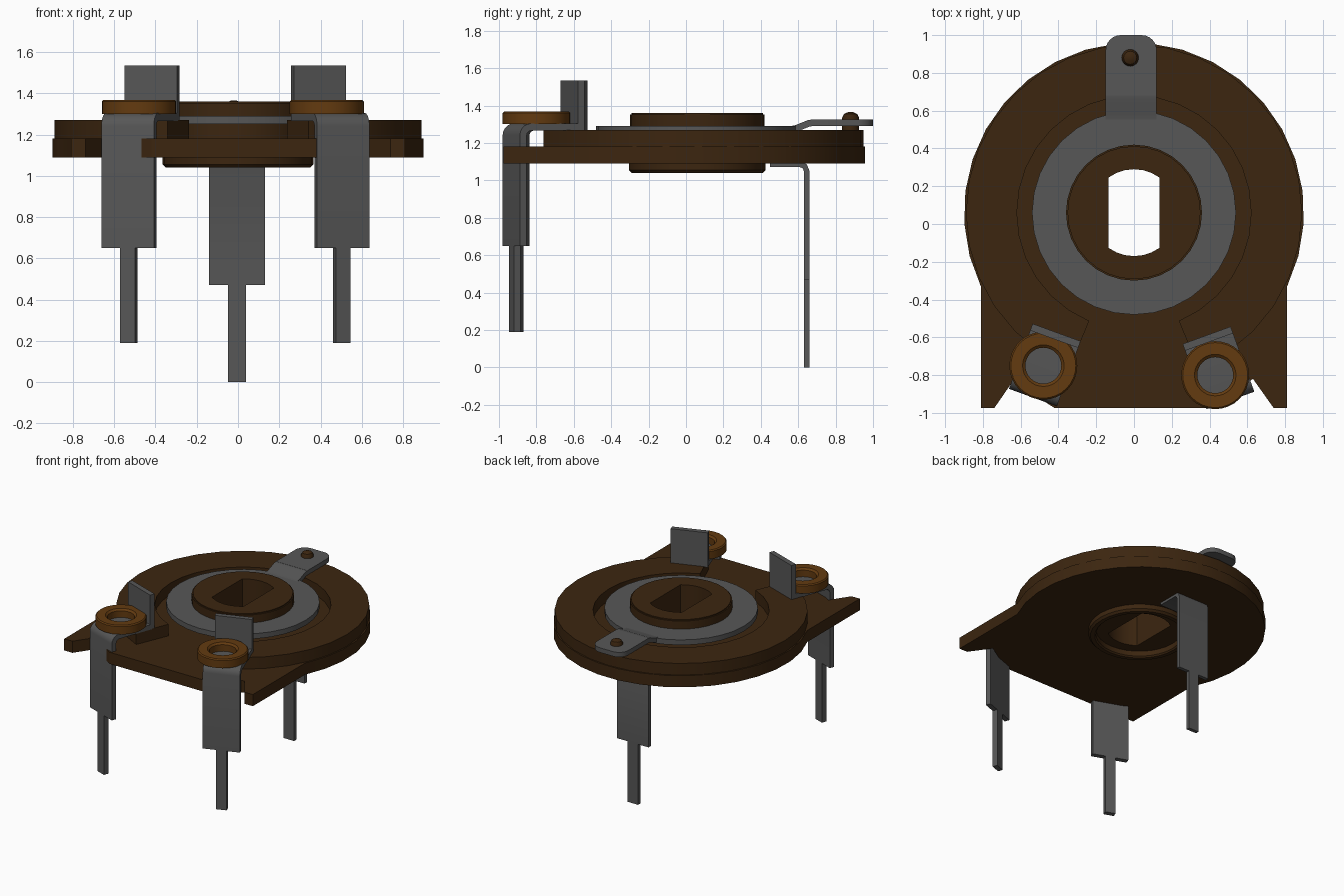
import bpy, bmesh, math
from math import sin, cos, radians
from mathutils import Matrix

cube = bpy.data.objects.get("Cube")
if cube:
    bpy.data.objects.remove(cube, do_unlink=True)


def material(name, rgb):
    m = bpy.data.materials.new(name)
    m.use_nodes = True
    m.diffuse_color = (*rgb, 1)
    m.node_tree.nodes["Principled BSDF"].inputs["Base Color"].default_value = (*rgb, 1)
    return m


BROWN = material("dark_brown", (0.045, 0.019, 0.005))
COPPER = material("light_brown", (0.125, 0.043, 0.005))
METAL = material("grey_metal", (0.095, 0.095, 0.095))
CY = 0.06       # centre of the round body along y


def finish(source, name, mat, matrix=None):
    """Turn curve or modified object into a plain smooth-by-angle mesh."""
    bpy.context.collection.objects.link(source)
    bpy.context.view_layer.update()
    graph = bpy.context.evaluated_depsgraph_get()
    mesh = bpy.data.meshes.new_from_object(source.evaluated_get(graph))
    bpy.data.objects.remove(source, do_unlink=True)
    bm = bmesh.new()
    bm.from_mesh(mesh)
    bmesh.ops.remove_doubles(bm, verts=bm.verts, dist=0.0001)
    bmesh.ops.recalc_face_normals(bm, faces=bm.faces)
    bm.to_mesh(mesh)
    bm.free()
    mesh.materials.clear()
    mesh.materials.append(mat)
    obj = bpy.data.objects.new(name, mesh)
    bpy.context.collection.objects.link(obj)
    if matrix:
        obj.matrix_world = matrix
    bpy.ops.object.select_all(action='DESELECT')
    obj.select_set(True)
    bpy.context.view_layer.objects.active = obj
    bpy.ops.object.shade_smooth_by_angle(angle=radians(30))
    return obj


def arc(r, a0, a1, n, cx=0, cy=CY):
    return [(cx + r * cos(radians(a0 + (a1 - a0) * i / n)),
             cy + r * sin(radians(a0 + (a1 - a0) * i / n))) for i in range(n + 1)]


def circle(r, n=32):
    return arc(r, 0, 360, n)[:-1]


def plate(name, loops, z0, z1, mat):
    """Flat plate from an outline and optional hole outlines."""
    curve = bpy.data.curves.new(name + "_outline", 'CURVE')
    curve.dimensions = '2D'
    curve.fill_mode = 'BOTH'
    curve.extrude = (z1 - z0) / 2
    for loop in loops:
        s = curve.splines.new('POLY')
        s.points.add(len(loop) - 1)
        for p, (x, y) in zip(s.points, loop):
            p.co = (x, y, 0, 1)
        s.use_cyclic_u = True
    return finish(bpy.data.objects.new(name + "_source", curve), name, mat,
                  Matrix.Translation((0, 0, (z0 + z1) / 2)))


def lathe(name, profile, x, y, mat, closed=True, n=32):
    """Spin an (r, z) profile about a vertical axis."""
    bm = bmesh.new()
    vs = [bm.verts.new((r, 0, z)) for r, z in profile]
    pairs = list(zip(vs, vs[1:])) + ([(vs[-1], vs[0])] if closed else [])
    edges = [bm.edges.new(p) for p in pairs]
    bmesh.ops.spin(bm, geom=vs + edges, cent=(0, 0, 0), axis=(0, 0, 1),
                   angle=2 * math.pi, steps=n, use_merge=True)
    mesh = bpy.data.meshes.new(name + "_mesh")
    bm.to_mesh(mesh)
    bm.free()
    return finish(bpy.data.objects.new(name + "_source", mesh), name, mat,
                  Matrix.Translation((x, y, 0)))


def strip(name, path, width, t, matrix=None):
    """Bent sheet metal strip following a (y, z) centre line."""
    bm = bmesh.new()
    a, b = ([bm.verts.new((s * width / 2, y, z)) for y, z in path] for s in (-1, 1))
    for i in range(len(path) - 1):
        bm.faces.new((a[i], a[i + 1], b[i + 1], b[i]))
    mesh = bpy.data.meshes.new(name + "_mesh")
    bm.to_mesh(mesh)
    bm.free()
    obj = bpy.data.objects.new(name + "_source", mesh)
    mod = obj.modifiers.new("thickness", 'SOLIDIFY')
    mod.thickness = t
    mod.offset = 0
    mod.use_even_offset = True
    return finish(obj, name, METAL, matrix)


# Base plate: round at the back, square at the front, with two notches
base = arc(0.9, -25.8, 205.8, 21) + [
    (-0.81, -0.975), (-0.74, -0.975), (-0.64, -0.83), (-0.42, -0.975),
    (0.38, -0.975), (0.63, -0.82), (0.74, -0.975), (0.81, -0.975)]
plate("base_plate", [base, circle(0.34)], 1.09, 1.18, BROWN)

# Raised ring, open at the front
ring = arc(0.89, -67.5, 247.5, 28) + arc(0.62, 247.5, -67.5, 28)
plate("raised_ring", [ring], 1.18, 1.27, BROWN)

# Rotor with a double-flat hole, and the rim beneath it
flat = math.degrees(math.acos(0.135 / 0.23))
hole = arc(0.23, flat, 180 - flat, 6) + arc(0.23, 180 + flat, 360 - flat, 6)
plate("rotor", [circle(0.36), hole], 1.09, 1.352, BROWN)
plate("rotor_top", [circle(0.352), hole], 1.352, 1.36, BROWN)
lathe("rotor_rim", [(0.31, 1.1), (0.31, 1.05), (0.32, 1.04), (0.35, 1.04),
                    (0.365, 1.055), (0.365, 1.1)], 0, CY, BROWN)

# Wiper: washer, sloped neck, rounded tab and contact pin
plate("wiper_washer", [circle(0.54), circle(0.355)], 1.25, 1.29, METAL)
strip("wiper_neck", [(0.55, 1.272), (0.585, 1.276), (0.66, 1.306), (0.69, 1.308)],
      0.27, 0.035, Matrix.Translation((-0.015, 0, 0)))
tab = ([(-0.15, 0.68), (0.12, 0.68)] + arc(0.08, 0, 90, 6, 0.04, 0.92)
       + arc(0.08, 90, 180, 6, -0.07, 0.92))
plate("wiper_tab", [tab], 1.29, 1.326, METAL)
lathe("contact_pin", [(0, 1.26), (0.045, 1.26), (0.045, 1.335), (0.035, 1.355),
                      (0.015, 1.364), (0, 1.365)], -0.02, 0.88, BROWN, False, 16)

# Two angled front terminals with rivets
bend = [(-0.347 + 0.045 * (1 - sin(radians(a))), 1.24 + 0.045 * cos(radians(a)))
        for a in range(0, 91, 18)]
for side, x, y, turn, rx, ry in (("right", -0.41, -0.575, -20, -0.48, -0.75),
                                 ("left", 0.385, -0.59, 20, 0.43, -0.80)):
    place = Matrix.Translation((x, y, 0)) @ Matrix.Rotation(radians(turn), 4, 'Z')
    strip(side + "_terminal",
          [(-0.018, 1.535), (-0.018, 1.285)] + bend + [(-0.347, 0.65)],
          0.27, 0.038, place)
    strip(side + "_terminal_pin", [(-0.347, 0.66), (-0.347, 0.19)], 0.077, 0.038, place)
    lathe(side + "_rivet", [(0.095, 1.3), (0.18, 1.3), (0.18, 1.36), (0.172, 1.368),
                            (0.11, 1.368), (0.095, 1.355)], rx, ry, COPPER)

# Rear terminal, bent down from under the base
centre = Matrix.Translation((-0.005, 0, 0))
strip("rear_terminal", [(0.45, 1.085), (0.61, 1.085), (0.635, 1.075), (0.645, 1.05),
                        (0.645, 0.47)], 0.27, 0.028, centre)
strip("rear_terminal_pin", [(0.645, 0.48), (0.645, 0)], 0.088, 0.028, centre)
